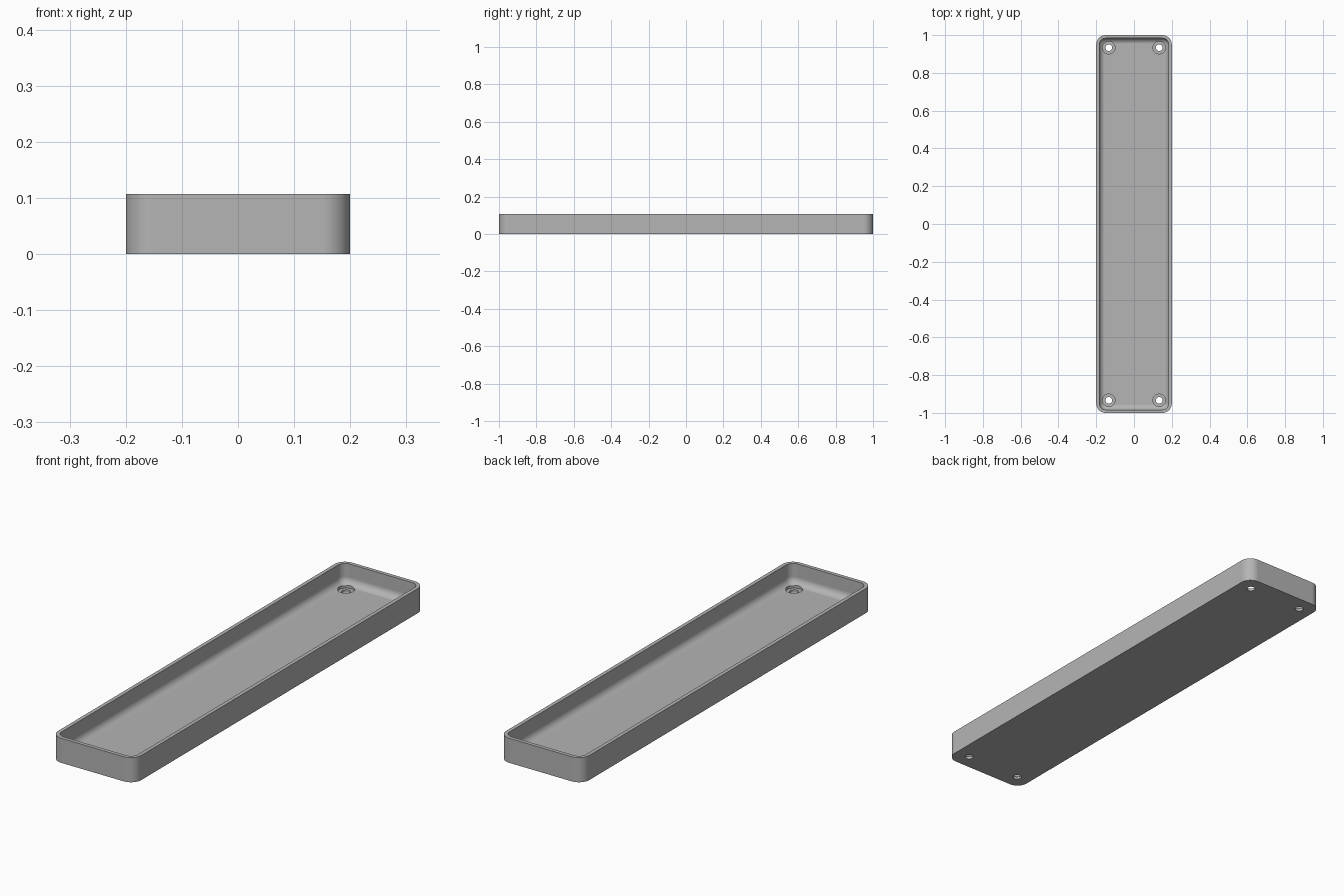
import bpy
import bmesh
from math import pi, cos, sin

HALF_X, HALF_Y, HEIGHT = 0.2, 1.0, 0.107
CORNER, WALL, FLOOR, FILLET = 0.05, 0.0165, 0.02, 0.03

cube = bpy.data.objects.get("Cube")
if cube:
    bpy.data.objects.remove(cube, do_unlink=True)

# One plain grey for everything
grey = bpy.data.materials.new("plain grey")
grey.use_nodes = True
grey.diffuse_color = (0.46, 0.46, 0.46, 1)
grey.node_tree.nodes["Principled BSDF"].inputs["Base Color"].default_value = grey.diffuse_color


def outline(inset, z, steps=12):
    """Rounded rectangle, moved inwards by the inset."""
    radius = CORNER - inset
    points = []
    for quarter, (sx, sy) in enumerate([(1, 1), (-1, 1), (-1, -1), (1, -1)]):
        for i in range(steps + 1):
            a = (quarter + i / steps) * pi / 2
            points.append((sx * (HALF_X - CORNER) + radius * cos(a),
                           sy * (HALF_Y - CORNER) + radius * sin(a), z))
    return points


def circle(x, y, radius, z, steps=32):
    return [(x + radius * cos(2 * pi * i / steps),
             y + radius * sin(2 * pi * i / steps), z) for i in range(steps)]


def skin(name, rings):
    """Closed solid through a stack of rings, capped at both ends."""
    bm = bmesh.new()
    loops = [[bm.verts.new(p) for p in ring] for ring in rings]
    for low, high in zip(loops, loops[1:]):
        n = len(low)
        for i in range(n):
            j = (i + 1) % n
            bm.faces.new((low[i], low[j], high[j], high[i]))
    bm.faces.new(loops[0][::-1])
    bm.faces.new(loops[-1])
    bmesh.ops.recalc_face_normals(bm, faces=bm.faces)
    mesh = bpy.data.meshes.new(name)
    bm.to_mesh(mesh)
    bm.free()
    mesh.materials.append(grey)
    obj = bpy.data.objects.new(name, mesh)
    bpy.context.collection.objects.link(obj)
    return obj


# Tray: outer wall, flat rim, inner wall, rounded floor edge, floor
profile = [(0, 0), (0, HEIGHT), (WALL, HEIGHT)]
for i in range(9):
    a = i / 8 * pi / 2
    profile.append((WALL + FILLET * (1 - cos(a)), FLOOR + FILLET * (1 - sin(a))))
tray = skin("tray", [outline(inset, z) for inset, z in profile])
bpy.context.view_layer.objects.active = tray
tray.select_set(True)

# Stepped screw holes in the four corners
for sx in (-1, 1):
    for sy in (-1, 1):
        x, y = sx * 0.1335, sy * 0.9335
        cutter = skin("screw_hole_cutter", [
            circle(x, y, radius, z) for radius, z in
            [(0.0175, -0.02), (0.0175, 0.011), (0.033, 0.011), (0.033, 0.06)]])
        cutter.hide_render = True
        cut = tray.modifiers.new("screw_hole", "BOOLEAN")
        cut.operation = "DIFFERENCE"
        cut.solver = "EXACT"
        cut.object = cutter
        bpy.ops.object.modifier_apply(modifier=cut.name)
        bpy.data.objects.remove(cutter, do_unlink=True)

# Smooth the rounds, keep the flats flat
bpy.ops.object.shade_smooth_by_angle(angle=pi / 6)
weighted = tray.modifiers.new("even_shading", "WEIGHTED_NORMAL")
weighted.keep_sharp = True
